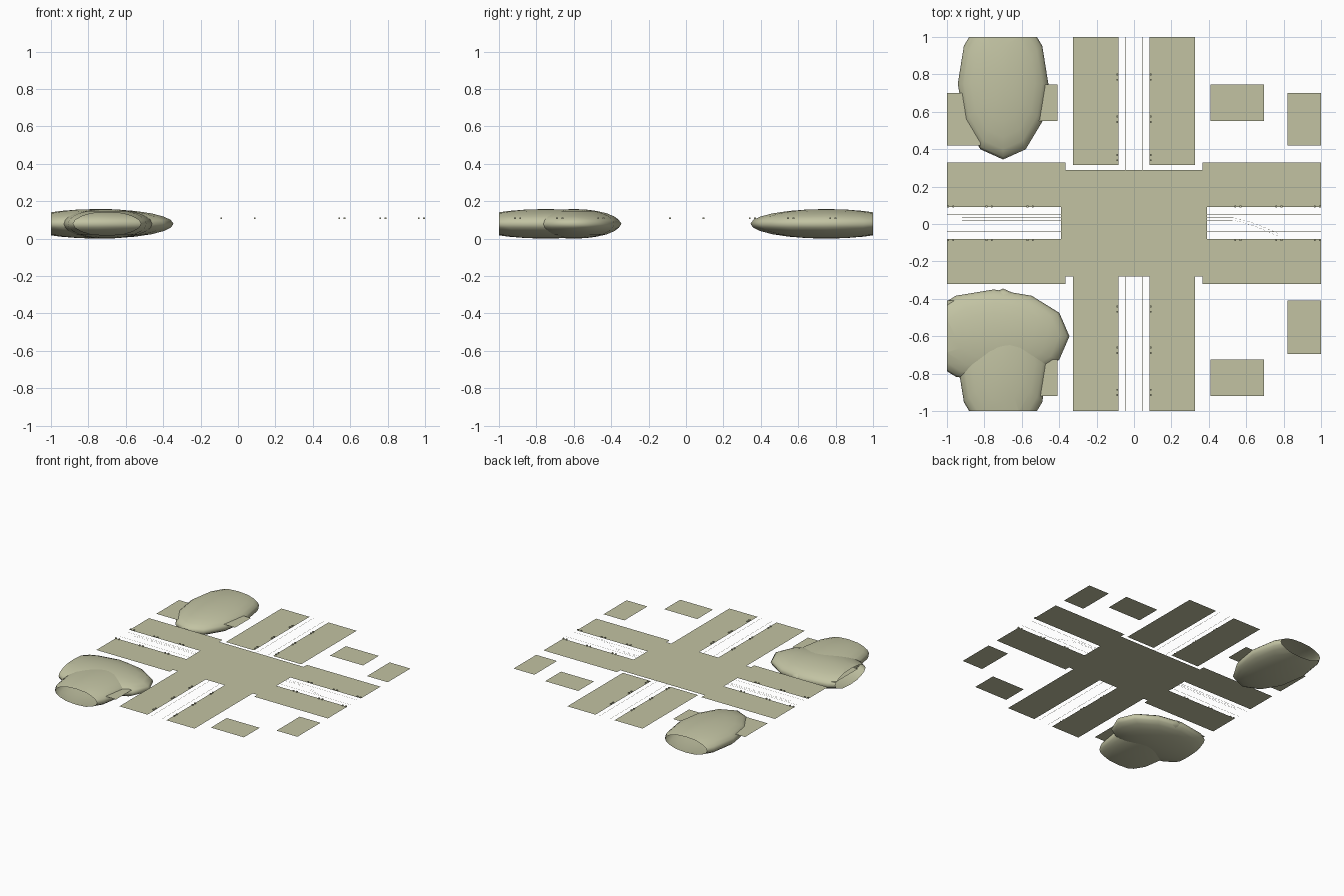
import bpy, bmesh, math
from mathutils import Vector

if "Cube" in bpy.data.objects:
    bpy.data.objects.remove(bpy.data.objects["Cube"])

Z = 0.105  # ground sheet height

olive = bpy.data.materials.new("olive")
olive.diffuse_color = (0.54, 0.545, 0.365, 1)
olive.use_nodes = True
olive.node_tree.nodes["Principled BSDF"].inputs["Base Color"].default_value = olive.diffuse_color


def finish(name, bm):
    me = bpy.data.meshes.new(name)
    bm.to_mesh(me)
    bm.free()
    me.materials.append(olive)
    ob = bpy.data.objects.new(name, me)
    bpy.context.collection.objects.link(ob)
    return ob


def add_rect(bm, x0, x1, y0, y1, z=Z):
    bm.faces.new([bm.verts.new(p) for p in ((x0, y0, z), (x1, y0, z), (x1, y1, z), (x0, y1, z))])


def sheet(name, rects, z=Z):
    bm = bmesh.new()
    for r in rects:
        add_rect(bm, *r, z)
    return finish(name, bm)


def hill(name, cx, cy, rx, ry):
    # low-poly smooth ellipsoid, cut open at the edge of the tile
    bm = bmesh.new()
    bmesh.ops.create_uvsphere(bm, u_segments=12, v_segments=12, radius=1)
    for v in bm.verts:
        v.co = Vector((cx + v.co.x * rx, cy + v.co.y * ry, 0.079 + v.co.z * 0.079))
    for n in ((-1, 0, 0), (0, -1, 0), (0, 1, 0)):
        bmesh.ops.bisect_plane(bm, geom=bm.verts[:] + bm.edges[:] + bm.faces[:],
                               plane_co=n, plane_no=n, clear_outer=True)
    for f in bm.faces:
        f.smooth = True
    finish(name, bm)


def strip(name, paths, w=0.002, z=Z + 0.001):
    # hairline ribbons following each path
    bm = bmesh.new()
    for pts in paths:
        prev = None
        for i, p in enumerate(pts):
            a, b = Vector(pts[max(i - 1, 0)]), Vector(pts[min(i + 1, len(pts) - 1)])
            d = (b - a).normalized() * w / 2
            pair = [bm.verts.new((p[0] - d.y, p[1] + d.x, z)), bm.verts.new((p[0] + d.y, p[1] - d.x, z))]
            if prev:
                bm.faces.new((prev[0], prev[1], pair[1], pair[0]))
            prev = pair
    for f in bm.faces:
        f.normal_update()
        if f.normal.z < 0:
            f.normal_flip()
    return finish(name, bm)


# crossing: central square with two stubs reaching the side roads
sheet("crossing", [(-0.365, 0.365, -0.282, 0.29),
                   (-0.39, -0.365, -0.08, 0.09), (0.365, 0.39, -0.08, 0.09)])

# pavements along the four roads
for s, side in ((-1, "left"), (1, "right")):
    def span(a, b):
        return tuple(sorted((s * a, s * b)))
    sheet("pavement_east_west_" + side, [(*span(0.365, 1), 0.09, 0.33), (*span(0.365, 1), -0.32, -0.08)])
    sheet("pavement_north_south_" + side, [(*span(0.082, 0.325), 0.315, 1), (*span(0.082, 0.325), -1, -0.282)])
    # building plots
    sheet("plots_" + side, [(*span(0.41, 0.695), 0.55, 0.745), (*span(0.82, 1), 0.42, 0.7),
                            (*span(0.41, 0.695), -0.92, -0.725), (*span(0.82, 1), -0.695, -0.41)])

# kerb lines with rounded corners
kerbs = []
for sx in (-1, 1):
    for sy, ye in ((-1, -0.042), (1, 0.05)):
        path = [(sx * 0.045, sy)]
        for i in range(7):
            t = math.radians(15 * i)
            path.append((sx * (0.075 - 0.03 * math.cos(t)), ye + sy * 0.03 * (1 - math.sin(t))))
        kerbs.append(path + [(sx, ye)])
strip("kerb_lines", kerbs)

# lane lines on the east-west road, plus dashes turning off to the right
lanes = [[(s * 0.39, y), (e, y)] for s, e in ((-1, -0.92), (1, 0.52)) for y in (0.034, 0.02)]


def bend(t, off):
    return (0.52 + 0.26 * t, 0.034 - off - 0.09 * t ** 1.4)


for off in (0, 0.014):
    lanes += [[bend(i / 12, off), bend((i + 0.5) / 12, off)] for i in range(12)]
strip("lane_lines", lanes, 0.0015)

# tiny kerbside blocks in pairs
bm = bmesh.new()


def block(x, y):
    g = bmesh.ops.create_cube(bm, size=1)
    for v in g["verts"]:
        v.co = Vector((x + v.co.x * 0.009, y + v.co.y * 0.01, Z + 0.005 + v.co.z * 0.008))


for o in (-0.014, 0.014):
    for s in (-1, 1):
        for y in (0.355, 0.56, 0.785, -0.455, -0.675, -0.9):
            block(s * 0.09, y + o)
        for x in (0.555, 0.775, 0.98):
            block(s * x + o, 0.094)
            block(s * x + o, -0.086)
finish("kerb_blocks", bm)

# hills
hill("hill_north_west", -0.7, 0.75, 0.242, 0.405)
hill("hill_south_west", -0.7, -0.75, 0.242, 0.405)
hill("hill_west", -0.75, -0.6, 0.405, 0.25)
